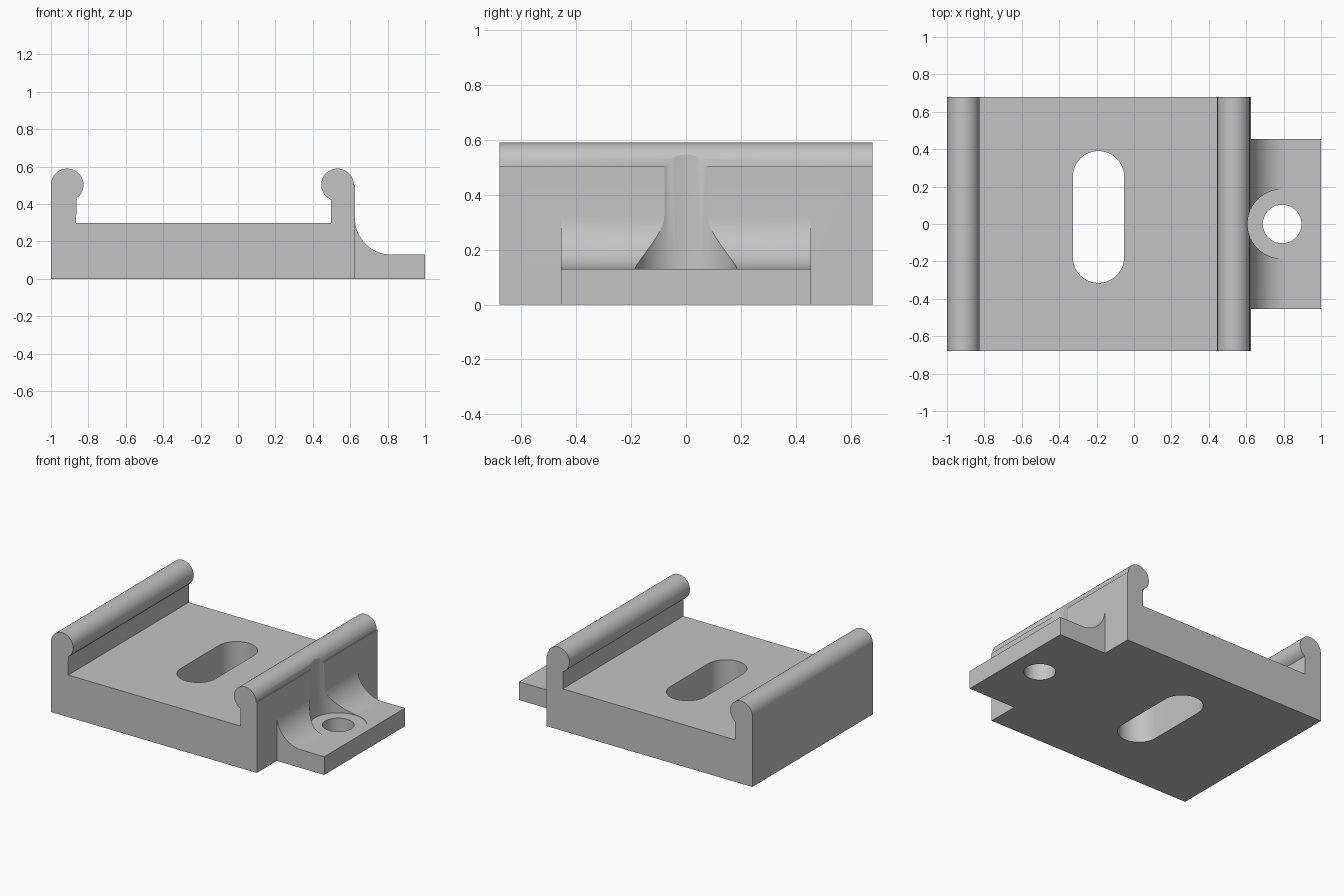
import bpy
import bmesh
from math import sin, cos, radians, sqrt
from mathutils import Matrix

if "Cube" in bpy.data.objects:
    bpy.data.objects.remove(bpy.data.objects["Cube"])

grey = bpy.data.materials.new("light_grey")
grey.use_nodes = True
color = (0.55, 0.55, 0.55, 1)
grey.diffuse_color = color
grey.node_tree.nodes["Principled BSDF"].inputs["Base Color"].default_value = color


def arc(cx, cy, r, start, end, steps):
    """Points on an arc, angles in degrees."""
    angles = [radians(start + (end - start) * i / steps) for i in range(steps + 1)]
    return [(cx + r * cos(a), cy + r * sin(a)) for a in angles]


def extrude(name, outline, low, high, upright=False):
    """Extrude a 2D outline along z, or along y when upright."""
    bm = bmesh.new()
    face = bm.faces.new([bm.verts.new((x, y, low)) for x, y in outline])
    top = bmesh.ops.extrude_face_region(bm, geom=[face])["geom"]
    verts = [v for v in top if isinstance(v, bmesh.types.BMVert)]
    bmesh.ops.translate(bm, verts=verts, vec=(0, 0, high - low))
    if upright:
        bm.transform(Matrix.Rotation(radians(90), 4, 'X'))
    bmesh.ops.recalc_face_normals(bm, faces=bm.faces)
    mesh = bpy.data.meshes.new(name)
    bm.to_mesh(mesh)
    bm.free()
    mesh.materials.append(grey)
    obj = bpy.data.objects.new(name, mesh)
    bpy.context.collection.objects.link(obj)
    return obj


def combine(target, tool, operation):
    """Apply a boolean and discard the tool."""
    tool.hide_render = True
    mod = target.modifiers.new(operation, 'BOOLEAN')
    mod.operation, mod.solver, mod.object = operation, 'EXACT', tool
    bpy.context.view_layer.objects.active = target
    bpy.ops.object.modifier_apply(modifier=mod.name)
    bpy.data.objects.remove(tool)


# Channel with a rounded bead along each wall
left, right, floor_z = -1.0, 0.625, 0.30
bead_r, bead_z = 0.087, 0.503
profile = [(left, 0), (right, 0), (right, bead_z)]
profile += arc(0.532, bead_z, bead_r, 0, 246, 40)
profile += [(0.497, floor_z), (-0.865, floor_z)]
profile += arc(left + bead_r, bead_z, bead_r, -56, 180, 40)
bracket = extrude("bracket", profile, -0.68, 0.68, upright=True)

# Mounting tab blended into the wall by a fillet
tab_z, fillet = 0.13, 0.195
tab_profile = [(0.55, 0), (1, 0), (1, tab_z)]
tab_profile += arc(right + fillet, tab_z + fillet, fillet, 270, 180, 24)
tab_profile += [(0.55, tab_z + fillet)]
tab = extrude("mounting_tab", tab_profile, -0.455, 0.455, upright=True)
combine(bracket, tab, 'UNION')

# Long slot through the floor
slot = arc(-0.19, 0.253, 0.137, 0, 180, 24) + arc(-0.19, -0.178, 0.137, 180, 360, 24)
combine(bracket, extrude("slot_cutter", slot, -0.1, 0.4), 'DIFFERENCE')

# Screw hole and the clearance for the screw head above it
for name, radius, low in (("hole_cutter", 0.103, -0.1), ("head_cutter", 0.185, 0.128)):
    circle = arc(0.792, 0, radius, 0, 360, 64)[:-1]
    combine(bracket, extrude(name, circle, low, 0.8), 'DIFFERENCE')

bpy.ops.object.select_all(action='DESELECT')
bracket.select_set(True)
bpy.context.view_layer.objects.active = bracket
bpy.ops.object.shade_smooth_by_angle(angle=radians(25))
